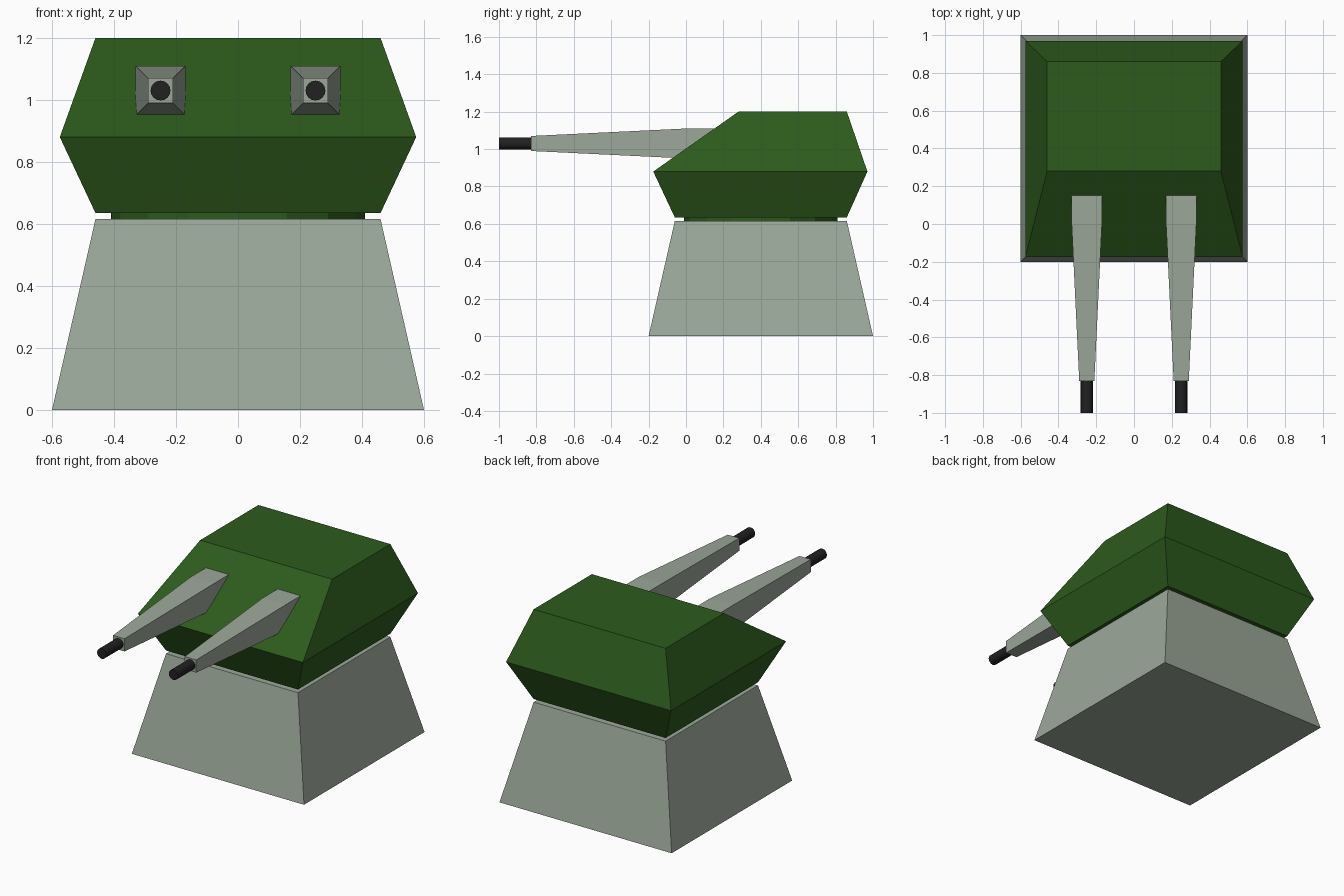
import bpy, bmesh, math

if "Cube" in bpy.data.objects:
    bpy.data.objects.remove(bpy.data.objects["Cube"])


def material(name, rgb):
    m = bpy.data.materials.new(name)
    m.diffuse_color = (*rgb, 1)
    m.use_nodes = True
    m.node_tree.nodes["Principled BSDF"].inputs["Base Color"].default_value = m.diffuse_color
    return m


GREEN = material("dark_green", (0.026, 0.105, 0.012))
PALE = material("pale_green_grey", (0.33, 0.39, 0.32))
BLACK = material("black", (0.015, 0.015, 0.015))


def loft(name, rings, mat):
    """Skin equal-sized rings of points and cap both ends."""
    bm = bmesh.new()
    loops = [[bm.verts.new(p) for p in ring] for ring in rings]
    for a, b in zip(loops, loops[1:]):
        for i in range(len(a)):
            j = (i + 1) % len(a)
            bm.faces.new((a[i], a[j], b[j], b[i]))
    bm.faces.new(loops[0])
    bm.faces.new(loops[-1])
    bmesh.ops.recalc_face_normals(bm, faces=bm.faces[:])
    me = bpy.data.meshes.new(name)
    bm.to_mesh(me)
    bm.free()
    me.materials.append(mat)
    ob = bpy.data.objects.new(name, me)
    bpy.context.collection.objects.link(ob)
    return ob


def flat_ring(z, hx, y0, y1):
    return [(-hx, y0, z), (hx, y0, z), (hx, y1, z), (-hx, y1, z)]


def upright_ring(x, y, z, h):
    return [(x - h, y, z - h), (x + h, y, z - h), (x + h, y, z + h), (x - h, y, z + h)]


def circle(sides):
    return [(math.cos(2 * math.pi * i / sides), math.sin(2 * math.pi * i / sides))
            for i in range(sides)]


# Tapered pedestal
loft("base", [flat_ring(0, 0.6, -0.2, 1.0),
              flat_ring(0.615, 0.46, -0.06, 0.86)], PALE)

# Round turning collar in the gap
loft("collar", [[(0.41 * c, 0.4 + 0.41 * s, z) for c, s in circle(16)]
                for z in (0.61, 0.64)], GREEN)

# Faceted turret with sloped front
loft("turret", [flat_ring(0.635, 0.46, -0.06, 0.86),
                flat_ring(0.88, 0.575, -0.175, 0.97),
                flat_ring(1.2, 0.46, 0.28, 0.86)], GREEN)

# Twin guns: square tapered barrel plus round muzzle
for side, x in (("left", -0.25), ("right", 0.25)):
    loft(side + "_barrel", [upright_ring(x, y, 1.03, h)
                            for y, h in ((-0.83, 0.04), (0, 0.08), (0.25, 0.08))], PALE)
    loft(side + "_muzzle", [[(x + 0.032 * c, y, 1.03 + 0.032 * s) for c, s in circle(16)]
                            for y in (-1.0, -0.8)], BLACK)
